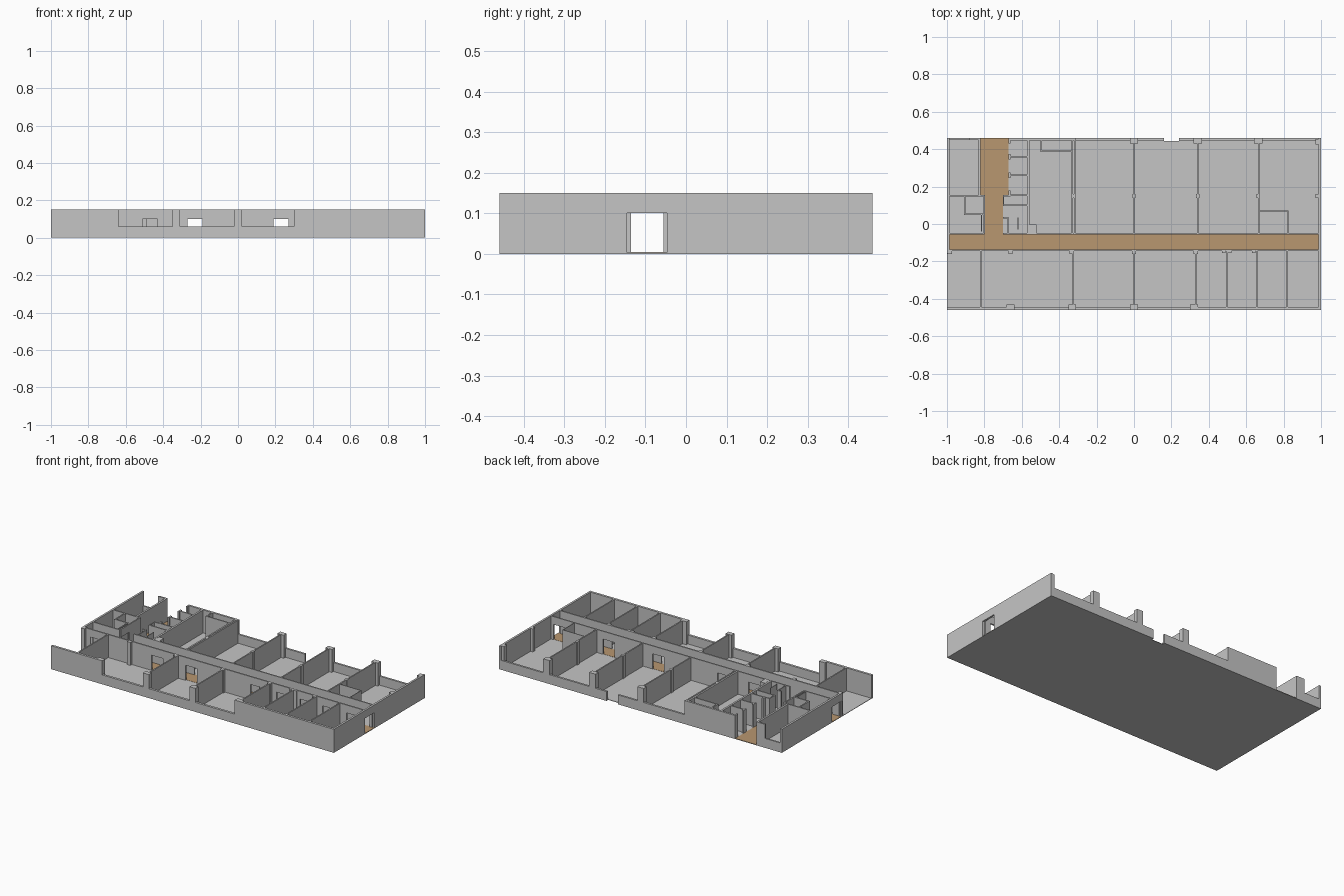
import bpy, bmesh

H, SILL, DOOR, F = 0.15, 0.06, 0.10, 0.003


def material(name, rgb):
    m = bpy.data.materials.new(name)
    m.diffuse_color = (*rgb, 1)
    return m


GREY = material("wall grey", (0.56, 0.56, 0.56))
TAN = material("corridor tan", (0.48, 0.31, 0.16))


def build(name, boxes, mat=GREY):
    """One mesh object from boxes given as (x0, x1, y0, y1, z0, z1)."""
    bm = bmesh.new()
    for x0, x1, y0, y1, z0, z1 in boxes:
        cube = bmesh.ops.create_cube(bm, size=1)
        for v in cube["verts"]:
            v.co.x = x1 if v.co.x > 0 else x0
            v.co.y = y1 if v.co.y > 0 else y0
            v.co.z = z1 if v.co.z > 0 else z0
    me = bpy.data.meshes.new(name)
    bm.to_mesh(me)
    bm.free()
    me.materials.append(mat)
    ob = bpy.data.objects.new(name, me)
    bpy.context.collection.objects.link(ob)
    return ob


def wall(axis, a, b, c0, c1, openings=()):
    """Full-height wall running a..b along an axis; openings are (start, end, bottom, top)."""
    def box(s, e, z0, z1):
        return (s, e, c0, c1, z0, z1) if axis == "x" else (c0, c1, s, e, z0, z1)
    out, pos = [], a
    for s, e, lo, hi in sorted(openings):
        if s > pos:
            out.append(box(pos, s, 0, H))
        if lo > 0:
            out.append(box(s, e, 0, lo))
        if hi < H:
            out.append(box(s, e, hi, H))
        pos = e
    if pos < b:
        out.append(box(pos, b, 0, H))
    return out


def doors(*centres):
    return [(c - 0.04, c + 0.04, 0, DOOR) for c in centres]


def windows(*spans):
    return [(s, e, SILL, H) for s, e in spans]


def columns(xs, y, w, d):
    return [(x - w / 2, x + w / 2, y - d / 2, y + d / 2, 0, H) for x in xs]


# Floor, notched at the rear entrance
build("floor", [(-1, 1, -0.46, 0.443, 0, F), (-1, 0.16, 0.443, 0.46, 0, F),
                (0.24, 1, 0.443, 0.46, 0, F)])

# Corridor floor plates
build("corridor_floor", [(-1, 1, -0.137, -0.05, F, F + 0.001),
                         (-0.80, -0.70, -0.05, 0.15, F, F + 0.001),
                         (-0.82, -0.67, 0.15, 0.46, F, F + 0.001)], TAN)

# Outer walls
build("front_wall", wall("x", -1, 1, -0.46, -0.445,
                         windows((-0.64, -0.35), (-0.31, -0.02), (0.02, 0.31))))
build("right_wall", wall("y", -0.46, 0.46, 0.987, 1, [(-0.145, -0.047, 0, DOOR)]))
build("left_wall", wall("y", -0.155, 0.46, -1, -0.987, [(-0.145, -0.047, 0, DOOR)]))
build("back_wall_main", wall("x", -0.66, 0.987, 0.447, 0.46,
                             windows((-0.31, 0.16), (0.24, 0.987)) + [(0.16, 0.24, 0, H)]))
build("back_wall_left", wall("x", -0.987, -0.82, 0.45, 0.46, windows((-0.987, -0.88))))

# Corridor walls with doors
build("corridor_south_wall", wall("x", -0.987, 0.987, -0.145, -0.136,
      doors(-0.90, -0.47, -0.23, 0.23, 0.415, 0.58, 0.74, 0.91)))
build("corridor_north_wall", wall("x", -0.987, 0.987, -0.055, -0.047,
      doors(-0.45, -0.23, 0.23, 0.58, 0.93) + [(-0.80, -0.70, 0, H)]))

# Room dividers either side of the corridor
T = 0.004
build("front_dividers", [b for x in (-0.82, -0.325, 0, 0.33, 0.495, 0.655, 0.82)
                         for b in wall("y", -0.445, -0.145, x - T, x + T)])
build("back_dividers", [b for x in (-0.317, 0, 0.34, 0.667)
                        for b in wall("y", -0.047, 0.447, x - T, x + T)])
build("corner_partition", wall("x", 0.667, 0.825, 0.067, 0.071)
      + wall("y", -0.047, 0.067, 0.821, 0.825))

# Columns
build("columns", columns((0, 0.34, 0.665), 0.445, 0.045, 0.03)
      + columns((-0.325, 0, 0.34, 0.665, 0.98), 0.15, 0.018, 0.022)
      + columns((-0.66, -0.33, 0, 0.32), -0.445, 0.042, 0.03)
      + columns((-0.985, -0.66, -0.335, 0, 0.33), -0.15, 0.022, 0.022)
      + columns((0.48, 0.51, 0.64), -0.148, 0.02, 0.012)
      + columns((0.98,), 0.44, 0.02, 0.03))

# Rear left room and its small lobby rooms
build("left_room_walls", wall("y", 0.15, 0.46, -0.832, -0.82)
      + wall("x", -0.987, -0.80, 0.148, 0.156)
      + wall("y", -0.047, 0.156, -0.804, -0.796, doors(0.0))
      + wall("y", 0.05, 0.15, -0.909, -0.901)
      + wall("x", -0.909, -0.80, 0.048, 0.056)
      + wall("y", -0.04, 0.05, -0.819, -0.813))

# Row of small cubicles beside the side corridor
build("cubicle_walls", wall("y", -0.047, 0.45, -0.571, -0.559)
      + [b for y in (0.36, 0.26, 0.155) for b in wall("x", -0.665, -0.57, y - T, y + T)]
      + [b for y in (0.445, 0.36, 0.26, 0.165)
         for b in wall("y", y - 0.015, y + 0.015, -0.67, -0.66)]
      + wall("x", -0.70, -0.57, 0.096, 0.104)
      + wall("x", -0.70, -0.66, 0.148, 0.156)
      + wall("y", 0.096, 0.156, -0.70, -0.694)
      + wall("x", -0.70, -0.67, 0.03, 0.038)
      + wall("y", -0.047, 0.035, -0.676, -0.67)
      + wall("y", -0.03, 0.035, -0.622, -0.618))

# Inner lining and closet of the enclosed room
build("closet_walls", wall("y", -0.047, 0.45, -0.335, -0.325)
      + wall("y", 0.39, 0.45, -0.499, -0.491)
      + wall("x", -0.499, -0.335, 0.386, 0.394)
      + columns((-0.54,), -0.025, 0.035, 0.045))
